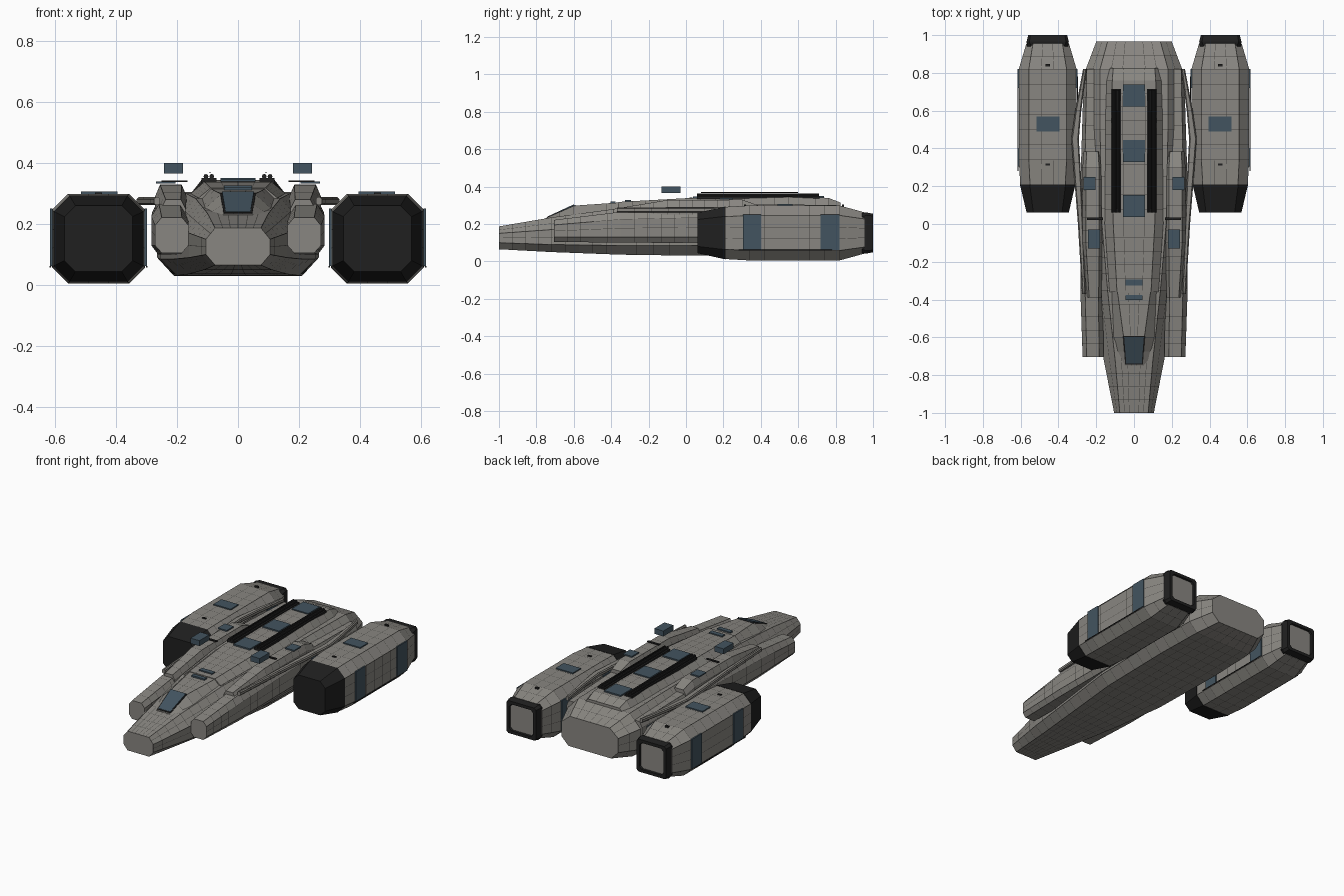
import bpy, bmesh, math
from mathutils import Vector

if "Cube" in bpy.data.objects:
    bpy.data.objects.remove(bpy.data.objects["Cube"], do_unlink=True)


def material(name, rgb):
    m = bpy.data.materials.new(name)
    m.use_nodes = True
    m.diffuse_color = (*rgb, 1)
    bsdf = m.node_tree.nodes["Principled BSDF"]
    bsdf.inputs["Base Color"].default_value = (*rgb, 1)
    bsdf.inputs["Roughness"].default_value = 0.7
    return m


GREY = material("hull grey", (0.25, 0.24, 0.22))
SEAM = material("seam grey", (0.06, 0.058, 0.053))
DARK = material("charcoal", (0.014, 0.014, 0.014))
BLUE = material("slate blue", (0.055, 0.088, 0.115))


def finish(bm, name, mats, mirror=False):
    mesh = bpy.data.meshes.new(name)
    bm.to_mesh(mesh)
    bm.free()
    for m in mats:
        mesh.materials.append(m)
    ob = bpy.data.objects.new(name, mesh)
    bpy.context.collection.objects.link(ob)
    if mirror:
        ob.modifiers.new("Mirror", 'MIRROR').use_mirror_merge = False
    return ob


def ring(cx, bottom, waist, top, z0, z1, z2, z3):
    """Eight-sided section: flat floor, upright sides, flat roof."""
    return [Vector((cx + x, z)) for x, z in (
        (-bottom, z0), (bottom, z0), (waist, z1), (waist, z2),
        (top, z3), (-top, z3), (-waist, z2), (-waist, z1))]


def octagon(cx, cz, hx, hz, c):
    return ring(cx, hx - c, hx, hx - c, cz - hz, cz - hz + c, cz + hz - c, cz + hz)


def loft(name, sections, mats, mirror=False, panel=None, cap=0):
    """Skin sections along y; panel sets the plating size and cuts thin seams."""
    bm = bmesh.new()
    count = len(sections[0][1])
    splits = [1] * count
    if panel:
        for i in range(count):
            longest = max((r[(i + 1) % count] - r[i]).length for _, r in sections)
            splits[i] = max(1, round(longest / panel))
    rows = []

    def add_row(y, pts):
        row = []
        for i, p in enumerate(pts):
            q = pts[(i + 1) % count]
            for k in range(splits[i]):
                v = p.lerp(q, k / splits[i])
                row.append(bm.verts.new((v.x, y, v.y)))
        rows.append(row)

    add_row(*sections[0])
    for (ya, a), (yb, b) in zip(sections, sections[1:]):
        n = max(1, round(abs(yb - ya) / (panel * 1.3))) if panel else 1
        for k in range(1, n + 1):
            f = k / n
            add_row(ya + (yb - ya) * f, [p.lerp(q, f) for p, q in zip(a, b)])
    skin = []
    for a, b in zip(rows, rows[1:]):
        for i in range(len(a)):
            j = (i + 1) % len(a)
            skin.append(bm.faces.new((a[i], a[j], b[j], b[i])))
    bm.faces.new(rows[0])
    bm.faces.new(rows[-1]).material_index = cap
    bmesh.ops.recalc_face_normals(bm, faces=bm.faces[:])
    if panel:
        rims = bmesh.ops.inset_individual(bm, faces=skin, thickness=0.0011,
                                          use_even_offset=True)["faces"]
        for f in rims:
            f.material_index = 1
    return finish(bm, name, mats, mirror)


def box(name, x, y, z, mat, mirror=False):
    bm = bmesh.new()
    bmesh.ops.create_cube(bm, size=1)
    for v in bm.verts:
        v.co = [(r[0] + r[1]) / 2 + c * (r[1] - r[0]) for c, r in zip(v.co, (x, y, z))]
    return finish(bm, name, [mat], mirror)


def rod(name, x, z, y0, y1, radius, mat):
    pts = [Vector((x + radius * math.cos(a), z + radius * math.sin(a)))
           for a in (math.tau * i / 8 for i in range(8))]
    return loft(name, [(y0, pts), (y1, pts)], [mat], True)


PLATED = [GREY, SEAM]

# Main hull, nose to tail
loft("main_hull", [
    (-1.0, ring(0, .075, .105, .075, .065, .10, .15, .187)),
    (-.72, ring(0, .11, .16, .10, .05, .09, .17, .235)),
    (-.35, ring(0, .16, .21, .14, .036, .085, .20, .285)),
    (0, ring(0, .20, .255, .17, .031, .085, .21, .30)),
    (.5, ring(0, .21, .265, .18, .03, .09, .22, .305)),
    (.82, ring(0, .20, .255, .18, .032, .09, .22, .30)),
    (.965, ring(0, .15, .20, .14, .06, .11, .20, .25))], PLATED, panel=.06)

# Raised spine and cockpit
loft("dorsal_spine", [
    (-.36, ring(0, .13, .13, .09, .24, .26, .285, .318)),
    (0, ring(0, .155, .155, .11, .24, .26, .30, .338)),
    (.55, ring(0, .155, .155, .12, .24, .26, .30, .344)),
    (.76, ring(0, .145, .145, .115, .24, .26, .30, .34)),
    (.825, ring(0, .135, .135, .11, .24, .26, .29, .315))], PLATED, panel=.06)
loft("cockpit", [
    (-.75, ring(0, .09, .09, .045, .19, .20, .215, .232)),
    (-.60, ring(0, .12, .12, .055, .20, .21, .24, .298)),
    (-.34, ring(0, .135, .135, .09, .20, .22, .27, .316))], PLATED, panel=.06)

# Windscreen: thin sloping plate with a dark frame behind it
for name, grow, lift, mat in (("windscreen_frame", .006, .003, DARK),
                              ("windscreen", 0, .007, BLUE)):
    bm = bmesh.new()
    bmesh.ops.create_cube(bm, size=1)
    for v in bm.verts:
        back = v.co.y > 0
        half = (.052 if back else .041) + grow
        y, z = (-.598 + grow, .299) if back else (-.738 - grow, .234)
        v.co = (math.copysign(half, v.co.x), y, z + (lift if v.co.z > 0 else -.003))
    finish(bm, name, [mat])

# Side sponsons, lower and upper tiers
loft("lower_sponsons", [
    (-.705, ring(.217, .033, .055, .033, .105, .13, .195, .222)),
    (-.35, ring(.224, .038, .06, .035, .10, .13, .225, .265)),
    (.3, ring(.225, .035, .056, .035, .10, .13, .24, .28)),
    (.82, ring(.225, .02, .04, .025, .12, .15, .23, .265))],
    PLATED, True, panel=.055)
loft("upper_sponsons", [
    (-.39, ring(.212, .04, .04, .025, .20, .21, .25, .28)),
    (-.10, ring(.22, .05, .052, .035, .20, .22, .29, .328)),
    (.30, ring(.22, .05, .052, .035, .20, .22, .29, .33)),
    (.385, ring(.22, .045, .048, .03, .20, .22, .27, .30))],
    PLATED, True, panel=.05)

# Curved strakes that carry the nacelles
loft("nacelle_strakes", [
    (y, octagon(x, .275, w, .013, .006)) for y, x, w in (
        (-.37, .265, .01), (0, .283, .014), (.2, .295, .018), (.45, .312, .02),
        (.6, .295, .016), (.82, .26, .01))], PLATED, True, panel=.08)

# Engine nacelles: intake, body, exhaust collar
CX, CZ = .457, .152
loft("nacelle_intakes", [
    (.062, octagon(CX, CZ, .112, .108, .036)),
    (.21, octagon(CX, CZ, .147, .141, .052))], [DARK], True)
loft("nacelle_bodies", [
    (.205, octagon(CX, CZ, .145, .139, .052)),
    (.34, octagon(CX, CZ, .153, .147, .053)),
    (.82, octagon(CX, CZ, .153, .147, .053)),
    (.955, octagon(CX, CZ, .113, .110, .035))], PLATED, True, panel=.06)
loft("exhaust_collars", [
    (.94, octagon(CX, CZ, .108, .106, .02)),
    (.965, octagon(CX, CZ, .112, .11, .015)),
    (1.0, octagon(CX, CZ, .103, .103, .012)),
    (1.0, octagon(CX, CZ, .084, .084, .016)),
    (.988, octagon(CX, CZ, .082, .082, .016))], [DARK, GREY], True, cap=1)

# Blue access panels on the nacelles
box("nacelle_top_panels", (.395, .515), (.49, .57), (.298, .306), BLUE, True)
for i, (y0, y1) in enumerate(((.305, .40), (.72, .82))):
    for side, x in (("outer", CX + .155), ("inner", CX - .155)):
        box(f"nacelle_{side}_panel_{i + 1}", (x - .004, x + .004), (y0, y1),
            (.062, .25), BLUE, True)
for x in (CX - .158, CX + .158):
    rod("nacelle_side_rail", x, .06, .28, .78, .003, DARK)
for y in (.315, .84):
    box("nacelle_vent", (.445, .468), (y - .006, y + .006), (.29, .303), DARK, True)

# Blue panels along the spine
for i, (y, d, half, z) in enumerate(((.68, .058, .058, .345), (.387, .058, .058, .346),
                                     (.095, .058, .058, .344), (-.31, .015, .046, .323),
                                     (-.39, .013, .046, .317))):
    box(f"spine_panel_{i + 1}", (-half, half), (y - d, y + d), (z - .005, z + .004), BLUE)

# Twin pipe rails beside the spine panels
box("rail_beds", (.07, .12), (.06, .715), (.335, .35), DARK, True)
for x in (.086, .105):
    rod("rail_pipes", x, .356, .06, .71, .008, DARK)
rod("rail_guide", .092, .369, .08, .60, .002, DARK)

# Sponson fittings: raised blocks and hatches
box("sensor_blocks", (.18, .243), (-.13, -.03), (.366, .40), BLUE, True)
box("sponson_hatches", (.205, .268), (.18, .25), (.332, .34), BLUE, True)
box("sponson_slats", (.165, .25), (.02, .035), (.337, .342), DARK, True)
